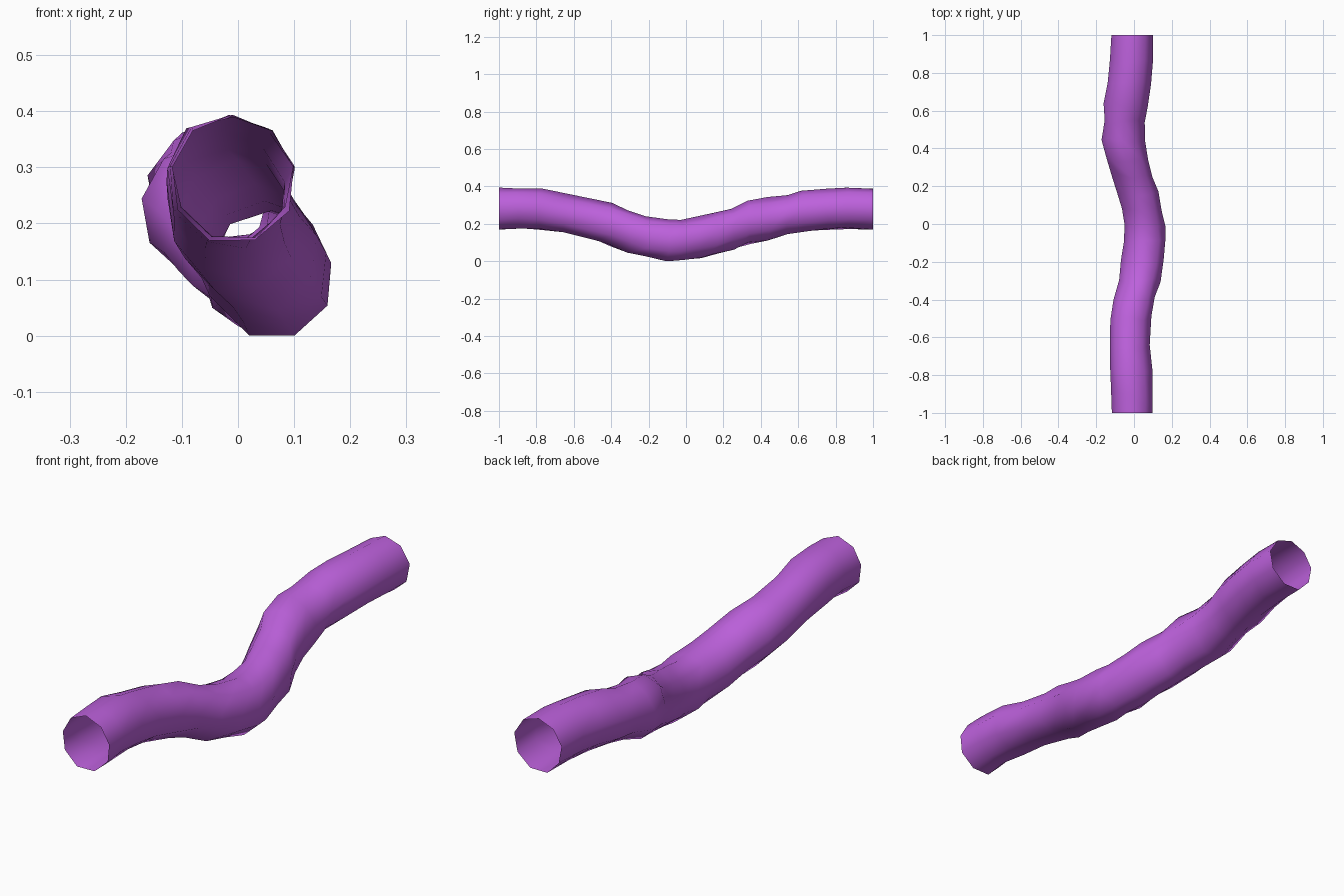
import bpy, bmesh, math, random

if "Cube" in bpy.data.objects:
    bpy.data.objects.remove(bpy.data.objects["Cube"])
random.seed(4)

# Centre line (y, x, z, radius) of the winding hollow tube
path = [(-1, -.010, .283, .113), (-.9, -.008, .285, .110), (-.78, -.016, .281, .113),
        (-.65, -.022, .257, .108), (-.5, -.018, .226, .110), (-.4, 0, .195, .113),
        (-.3, .030, .160, .113), (-.2, .047, .130, .112), (-.1, .060, .113, .112),
        (-.02, .055, .110, .110), (.07, .040, .126, .110), (.16, .020, .147, .112),
        (.25, -.008, .173, .110), (.34, -.034, .207, .114), (.44, -.057, .226, .114),
        (.54, -.052, .248, .108), (.63, -.045, .267, .113), (.75, -.025, .276, .110),
        (.86, -.016, .285, .112), (1, -.013, .281, .110)]
SIDES = 9

# Slightly uneven rings
bm = bmesh.new()
rings = []
for y, x, z, r in path:
    ring = []
    for i in range(SIDES):
        a = 2 * math.pi * (i + .25) / SIDES
        rr = r + random.uniform(-.005, .007)
        dy = 0 if abs(y) == 1 else random.uniform(-.015, .015)
        ring.append(bm.verts.new((x + rr * math.cos(a), y + dy, z + rr * math.sin(a))))
    rings.append(ring)

# Skin between rings, ends left open
for a, b in zip(rings, rings[1:]):
    for i in range(SIDES):
        j = (i + 1) % SIDES
        bm.faces.new((a[i], a[j], b[j], b[i]))
bmesh.ops.recalc_face_normals(bm, faces=bm.faces)
if sum(f.normal.z for f in bm.faces if f.calc_center_median().z > .35) < 0:
    bmesh.ops.reverse_faces(bm, faces=bm.faces)

# Rest on the ground
low = min(v.co.z for v in bm.verts)
bmesh.ops.translate(bm, verts=bm.verts, vec=(0, 0, -low))
for f in bm.faces:
    f.smooth = True

mesh = bpy.data.meshes.new("winding_tube")
bm.to_mesh(mesh)
bm.free()
obj = bpy.data.objects.new("winding_tube", mesh)
bpy.context.collection.objects.link(obj)
mat = bpy.data.materials.new("purple")
mat.diffuse_color = (.51, .12, .72, 1)
mat.use_nodes = True
mat.node_tree.nodes["Principled BSDF"].inputs["Base Color"].default_value = mat.diffuse_color
mesh.materials.append(mat)
